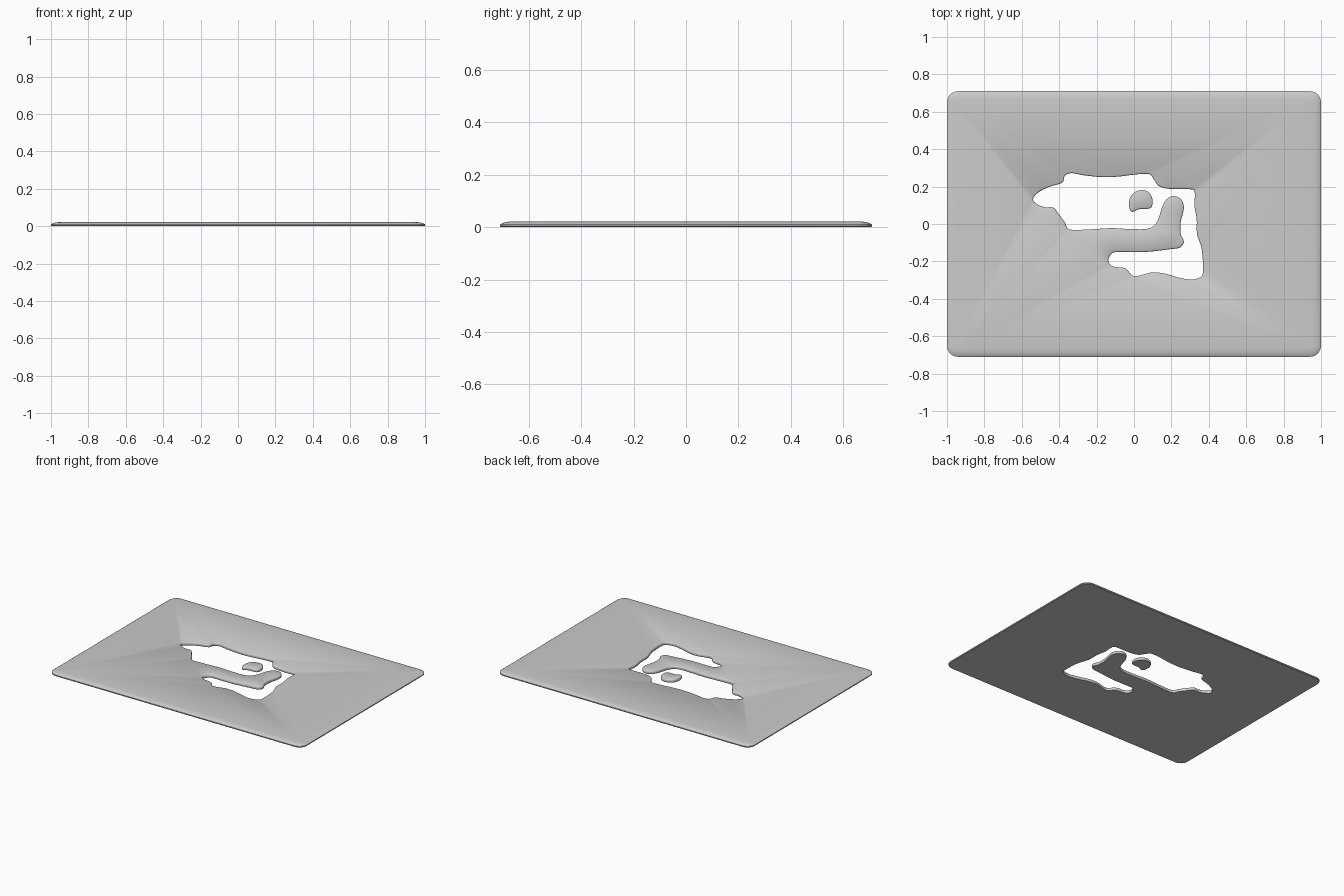
import bpy, bmesh, math
from mathutils import Vector

if "Cube" in bpy.data.objects:
    bpy.data.objects.remove(bpy.data.objects["Cube"])

# Outlines in hundredths of a unit, seen from above
HOLE = [(-54, 13.4), (-51, 17), (-45, 20), (-38.5, 22), (-37, 25.7), (-33.5, 27.2), (-26.5, 26), (-16, 25),
        (-7, 25.5), (0, 26.4), (8, 26.7), (10.5, 24), (13.5, 20.2), (20, 18.7), (31, 18.5), (32.5, 16),
        (32.3, 9.6), (33.5, 2.7), (33.7, -5.4), (36.2, -13.4), (36.9, -25), (35.3, -28.5), (30, -29.7),
        (23, -28.4), (16, -26.4), (9, -26), (0, -27.9), (-4.5, -23.8), (-11.5, -22.6), (-13.8, -19.3),
        (-11.5, -15.5), (-7, -15), (5.6, -15), (19, -13.5), (24.5, -12.6), (26.7, -9.5), (25, -5.4),
        (25, 1), (26.6, 8), (25.7, 12.5), (22, 14.9), (18, 13.7), (15.2, 9.6), (12.5, 1.5), (8, -2.4),
        (-2.5, -2.7), (-12, -2.2), (-24, -2.9), (-34.5, -2.9), (-37, 1), (-40, 5), (-43, 8.7),
        (-48, 9), (-52, 10.8)]
DOT = [(-2.3, 8), (-2.6, 12.3), (-0.8, 16), (3.5, 18.2), (7.8, 17), (9.9, 13), (9.3, 9),
       (6.2, 8), (3, 8), (-0.8, 6.5)]


def smooth_loop(pts, n=4):
    """Closed Catmull-Rom curve through the points."""
    p = [Vector(q) / 100 for q in pts]
    out = []
    for i in range(len(p)):
        a, b, c, d = (p[(i + k) % len(p)] for k in (-1, 0, 1, 2))
        for s in range(n):
            t = s / n
            out.append(0.5 * (2 * b + (c - a) * t + (2 * a - 5 * b + 4 * c - d) * t * t
                              + (3 * b - a - 3 * c + d) * t ** 3))
    return out


def rounded_rect(hx, hy, r, n=8):
    out = []
    for k, (sx, sy) in enumerate([(1, 1), (-1, 1), (-1, -1), (1, -1)]):
        for i in range(n + 1):
            a = math.pi / 2 * (k + i / n)
            out.append(Vector((sx * (hx - r) + r * math.cos(a), sy * (hy - r) + r * math.sin(a))))
    return out


def rim(bm, loop, profile):
    """Loft a wall along a loop; profile is (sideways offset, z). Returns bottom and top edges."""
    n = len(loop)
    rings = []
    for off, z in profile:
        ring = []
        for i, p in enumerate(loop):
            t = (loop[(i + 1) % n] - loop[i - 1]).normalized()
            q = p + Vector((-t.y, t.x)) * off
            ring.append(bm.verts.new((q.x, q.y, z)))
        rings.append(ring)
    for a, b in zip(rings, rings[1:]):
        for i in range(n):
            j = (i + 1) % n
            bm.faces.new((a[i], a[j], b[j], b[i]))
    return [[bm.edges.get((r[i], r[(i + 1) % n])) for i in range(n)] for r in (rings[0], rings[-1])]


def build(name, walls):
    bm = bmesh.new()
    bottom, top = [], []
    for loop, profile in walls:
        lo, hi = rim(bm, loop, profile)
        bottom += lo
        top += hi
    for edges, z in ((bottom, -1), (top, 1)):
        bmesh.ops.triangle_fill(bm, use_beauty=True, use_dissolve=False, edges=edges, normal=(0, 0, z))
    bmesh.ops.recalc_face_normals(bm, faces=bm.faces[:])
    me = bpy.data.meshes.new(name)
    bm.to_mesh(me)
    bm.free()
    ob = bpy.data.objects.new(name, me)
    bpy.context.collection.objects.link(ob)
    bpy.context.view_layer.objects.active = ob
    ob.select_set(True)
    bpy.ops.object.shade_smooth_by_angle(angle=math.radians(35))
    ob.select_set(False)


# Flat sheet with softened upper edges and a cut-out
OUTER = [(0.004, 0), (0, 0.004), (0, 0.010), (0.010, 0.016), (0.026, 0.020), (0.045, 0.022)]
INNER = [(0.002, 0), (0, 0.004), (0, 0.015), (0.002, 0.019), (0.007, 0.022)]
build("sheet", [(rounded_rect(1.0, 0.71, 0.06), OUTER), (smooth_loop(HOLE), INNER)])

# Loose island inside the cut-out
build("island", [(smooth_loop(DOT[::-1]), INNER)])
